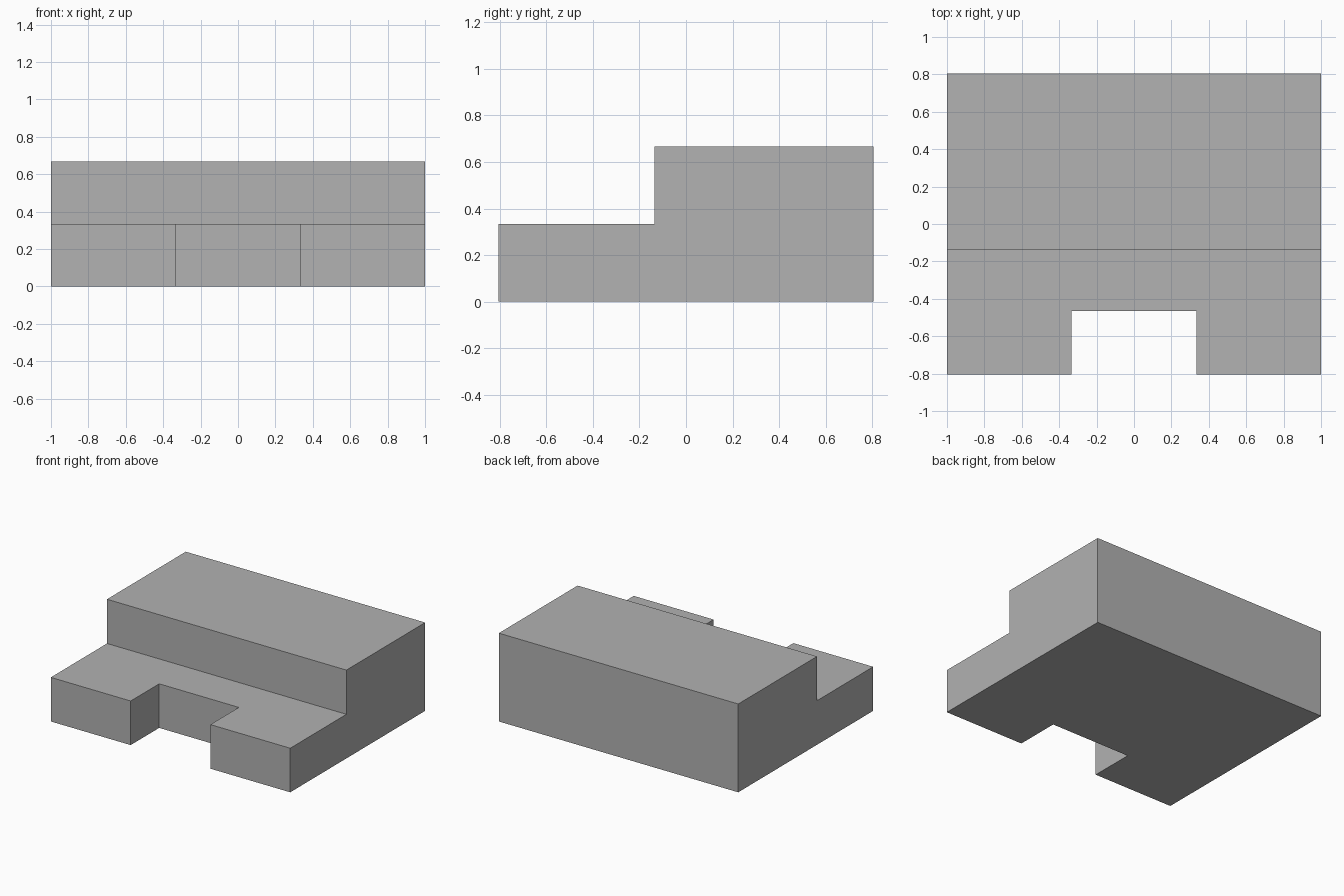
import bpy
import bmesh

if "Cube" in bpy.data.objects:
    bpy.data.objects.remove(bpy.data.objects["Cube"])

HALF_X, HALF_Y = 1.0, 0.805
STEP_Y, NOTCH_Y = -0.135, -0.465
STEP_Z, TOP_Z = 0.333, 0.667
NOTCH_X = 0.333

grey = bpy.data.materials.new("plain grey")
grey.diffuse_color = (0.445, 0.445, 0.445, 1.0)
grey.use_nodes = True
grey.node_tree.nodes["Principled BSDF"].inputs["Base Color"].default_value = grey.diffuse_color


def extrude_side_profile(name, profile, half_width):
    """Extrude a closed (y, z) profile across x."""
    bm = bmesh.new()
    face = bm.faces.new([bm.verts.new((-half_width, y, z)) for y, z in profile])
    moved = bmesh.ops.extrude_face_region(bm, geom=[face])["geom"]
    bmesh.ops.translate(bm, vec=(2 * half_width, 0, 0),
                        verts=[v for v in moved if isinstance(v, bmesh.types.BMVert)])
    bmesh.ops.recalc_face_normals(bm, faces=bm.faces)
    mesh = bpy.data.meshes.new(name)
    bm.to_mesh(mesh)
    bm.free()
    mesh.materials.append(grey)
    obj = bpy.data.objects.new(name, mesh)
    bpy.context.collection.objects.link(obj)
    return obj


# Stepped block: low front ledge and tall back
block = extrude_side_profile("stepped_block", [
    (-HALF_Y, 0), (HALF_Y, 0), (HALF_Y, TOP_Z),
    (STEP_Y, TOP_Z), (STEP_Y, STEP_Z), (-HALF_Y, STEP_Z)], HALF_X)

# Notch through the middle of the front ledge
cutter = extrude_side_profile("notch_cutter", [
    (-1.2, -0.2), (NOTCH_Y, -0.2), (NOTCH_Y, 0.6), (-1.2, 0.6)], NOTCH_X)
cutter.hide_render = True

notch = block.modifiers.new("front_notch", 'BOOLEAN')
notch.operation = 'DIFFERENCE'
notch.solver = 'EXACT'
notch.object = cutter
bpy.context.view_layer.objects.active = block
bpy.ops.object.modifier_apply(modifier=notch.name)
bpy.data.objects.remove(cutter)
